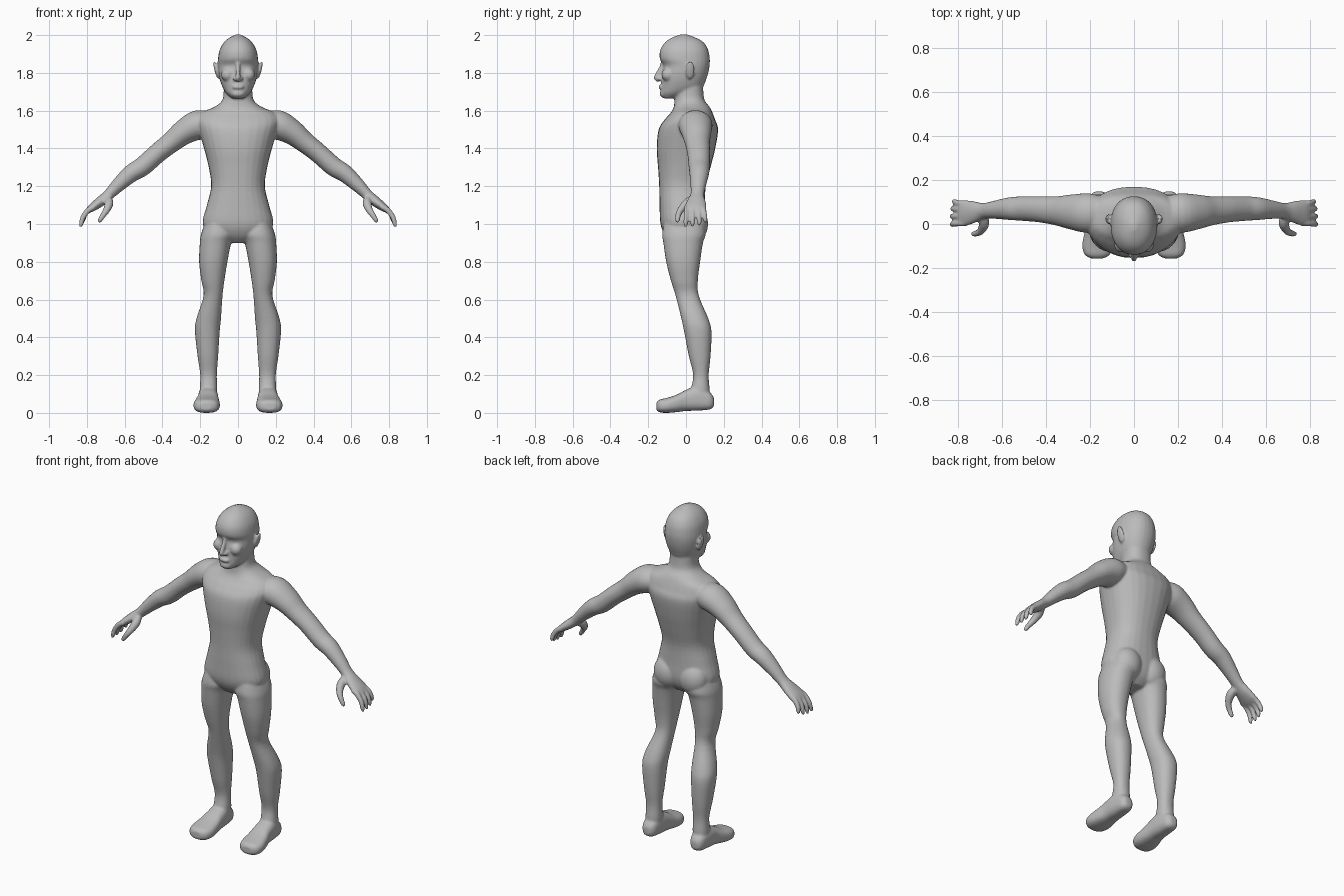
import bpy
import bmesh
from math import cos, sin, tau, radians
from mathutils import Vector, Matrix

default_cube = bpy.data.objects.get("Cube")
if default_cube:
    bpy.data.objects.remove(default_cube, do_unlink=True)

skin = bpy.data.materials.new("plain grey skin")
skin.use_nodes = True
grey = (0.5, 0.5, 0.5, 1)
skin.diffuse_color = grey
skin.node_tree.nodes["Principled BSDF"].inputs["Base Color"].default_value = grey

bm = bmesh.new()
SIDES = 28


def smooth_rows(rows, steps=4):
    """Catmull-Rom interpolation between the given rows of numbers."""
    rows = [Vector(row) for row in rows]
    padded = [rows[0]] + rows + [rows[-1]]
    result = []
    for a, b, c, d in zip(padded, padded[1:], padded[2:], padded[3:]):
        for i in range(steps):
            t = i / steps
            result.append(b + (c - a) * (t / 2)
                          + (a * 2 - b * 5 + c * 4 - d) * (t * t / 2)
                          + (b * 3 - a - c * 3 + d) * (t * t * t / 2))
    return result + [rows[-1]]


def skin_rings(rings):
    """Join rings of points into a closed tube."""
    loops = [[bm.verts.new(point) for point in ring] for ring in rings]
    for low, high in zip(loops, loops[1:]):
        for i in range(SIDES):
            j = (i + 1) % SIDES
            bm.faces.new((low[i], low[j], high[j], high[i]))
    bm.faces.new(loops[0][::-1])
    bm.faces.new(loops[-1])


def ring(centre, u, v, power=2.0):
    """A rounded outline spanned by the half axes u and v."""
    def bend(value):
        return (1 if value > 0 else -1) * abs(value) ** (2 / power)
    angles = [tau * i / SIDES for i in range(SIDES)]
    return [centre + u * bend(cos(a)) + v * bend(sin(a)) for a in angles]


def upright(rows, side=1, power=2.2):
    """Loft level sections given as height, x limits and y limits."""
    rings = []
    for z, x0, x1, y0, y1 in smooth_rows(rows):
        centre = Vector((side * (x0 + x1) / 2, (y0 + y1) / 2, z))
        rings.append(ring(centre, Vector(((x1 - x0) / 2, 0, 0)),
                          Vector((0, (y1 - y0) / 2, 0)), power))
    skin_rings(rings)


def lengthwise(rows, side=1, power=2.6):
    """Loft sections along y given as y, x limits and z limits."""
    rings = []
    for y, x0, x1, z0, z1 in smooth_rows(rows):
        centre = Vector((side * (x0 + x1) / 2, y, (z0 + z1) / 2))
        rings.append(ring(centre, Vector(((x1 - x0) / 2, 0, 0)),
                          Vector((0, 0, (z1 - z0) / 2)), power))
    skin_rings(rings)


def limb(rows, side=1):
    """Loft along a path of x, y, z, thickness and depth (along y)."""
    rows = smooth_rows(rows)
    points = [Vector((side * r[0], r[1], r[2])) for r in rows]
    rings = []
    for i, row in enumerate(rows):
        along = points[min(i + 1, len(points) - 1)] - points[max(i - 1, 0)]
        normal = along.cross(Vector((0, 1, 0))).normalized()
        depth = normal.cross(along).normalized()
        rings.append(ring(points[i], normal * row[3], depth * row[4]))
    skin_rings(rings)


def blob(centre, size, tilt=0):
    matrix = (Matrix.Translation(centre) @ Matrix.Rotation(radians(tilt), 4, 'Y')
              @ Matrix.Diagonal((*size, 1)))
    bmesh.ops.create_uvsphere(bm, u_segments=24, v_segments=14, radius=1, matrix=matrix)


# Torso and neck: height, half width, front, back
torso = [
    (.9, .06, -.07, .04), (.94, .14, -.11, .08), (1, .187, -.135, .1),
    (1.1, .165, -.14, .1), (1.2, .142, -.142, .105), (1.3, .155, -.148, .13),
    (1.4, .18, -.155, .155), (1.5, .21, -.145, .17), (1.55, .22, -.115, .155),
    (1.59, .195, -.08, .14), (1.62, .125, -.065, .125),
    (1.66, .081, -.06, .097), (1.74, .076, -.05, .09),
]
upright([(z, -w, w, front, back) for z, w, front, back in torso], power=2.3)

# Head: height, half width, front, back
head = [
    (1.665, .03, -.12, -.05), (1.69, .06, -.135, .03), (1.72, .08, -.133, .085),
    (1.76, .095, -.13, .105), (1.8, .103, -.127, .118), (1.84, .106, -.12, .125),
    (1.875, .106, -.139, .126), (1.92, .098, -.137, .118),
    (1.96, .076, -.113, .095), (1.985, .048, -.078, .055), (2.003, .012, -.03, .005),
]
upright([(z, -w, w, front, back) for z, w, front, back in head], power=2.2)

# Face: nose, lips and chin
limb([(0, -.118, 1.87, .012, .012), (0, -.13, 1.83, .011, .012),
      (0, -.152, 1.785, .013, .015), (0, -.158, 1.77, .012, .012),
      (0, -.14, 1.758, .01, .01)])
blob((0, -.134, 1.725), (.032, .012, .012))
blob((0, -.12, 1.69), (.035, .02, .02))

for side in (1, -1):
    # Nostril, cheek and ear
    blob((side * .016, -.138, 1.769), (.012, .013, .01))
    blob((side * .055, -.095, 1.79), (.035, .035, .035))
    blob((side * .115, .022, 1.815), (.01, .024, .05), side * 14)

    # Buttock
    blob((side * .085, .045, 1), (.085, .072, .095))

    # Leg: height, inner, outer, front, back
    upright([
        (1.03, .04, .165, -.11, .09), (.95, .018, .195, -.126, .105),
        (.9, .036, .202, -.12, .09), (.8, .056, .206, -.105, .075),
        (.7, .072, .194, -.08, .063), (.62, .082, .182, -.055, .068),
        (.5, .09, .22, -.025, .118), (.43, .097, .228, -.01, .135),
        (.3, .105, .214, .015, .13), (.2, .112, .2, .038, .12),
        (.12, .11, .203, .025, .125), (.05, .115, .2, .02, .12),
    ], side)

    # Foot: y, inner, outer, sole, instep
    lengthwise([
        (.148, .14, .18, .035, .08), (.125, .118, .2, .018, .11),
        (.06, .107, .21, .012, .14), (0, .103, .215, .01, .122),
        (-.05, .098, .228, .004, .096), (-.1, .096, .236, 0, .08),
        (-.14, .11, .225, .003, .07), (-.157, .14, .195, .015, .055),
    ], side)

    # Arm down to the wrist and palm
    limb([
        (.14, .05, 1.53, .06, .075), (.21, .05, 1.525, .078, .09),
        (.285, .055, 1.487, .067, .08), (.35, .06, 1.435, .056, .067),
        (.426, .067, 1.375, .052, .06), (.505, .07, 1.305, .051, .056),
        (.565, .07, 1.268, .047, .052), (.63, .065, 1.21, .038, .042),
        (.685, .06, 1.155, .029, .036), (.73, .055, 1.118, .027, .05),
        (.775, .05, 1.085, .021, .06), (.798, .05, 1.068, .013, .054),
    ], side)

    # Four fingers: depth at the knuckle and tip, reach
    for knuckle, tip, reach in ((.003, -.002, 1), (.035, .035, .98),
                                (.066, .07, .92), (.094, .103, .74)):
        limb([
            (.76, knuckle, 1.09, .013, .013),
            (.79, knuckle, 1.075, .015, .014),
            (.79 + .03 * reach, (knuckle + tip) / 2, 1.077 - .04 * reach, .014, .013),
            (.79 + .04 * reach, tip, 1.075 - .075 * reach, .012, .011),
            (.79 + .045 * reach, tip, 1.075 - .092 * reach, .005, .005),
        ], side)

    # Thumb
    limb([
        (.69, .04, 1.135, .02, .02), (.683, .005, 1.11, .024, .024),
        (.695, -.028, 1.075, .019, .018), (.715, -.042, 1.045, .015, .015),
        (.732, -.045, 1.018, .012, .012), (.738, -.045, 1.007, .005, .005),
    ], side)

bmesh.ops.recalc_face_normals(bm, faces=bm.faces[:])
mesh = bpy.data.meshes.new("human_body")
bm.to_mesh(mesh)
bm.free()
mesh.materials.append(skin)
body = bpy.data.objects.new("human_body", mesh)
bpy.context.collection.objects.link(body)

# Fuse all the parts into one soft skin
fuse = body.modifiers.new("fuse", 'REMESH')
fuse.mode = 'VOXEL'
fuse.voxel_size = 0.0065
fuse.use_smooth_shade = True
soften = body.modifiers.new("soften", 'SMOOTH')
soften.factor = 0.5
soften.iterations = 5
